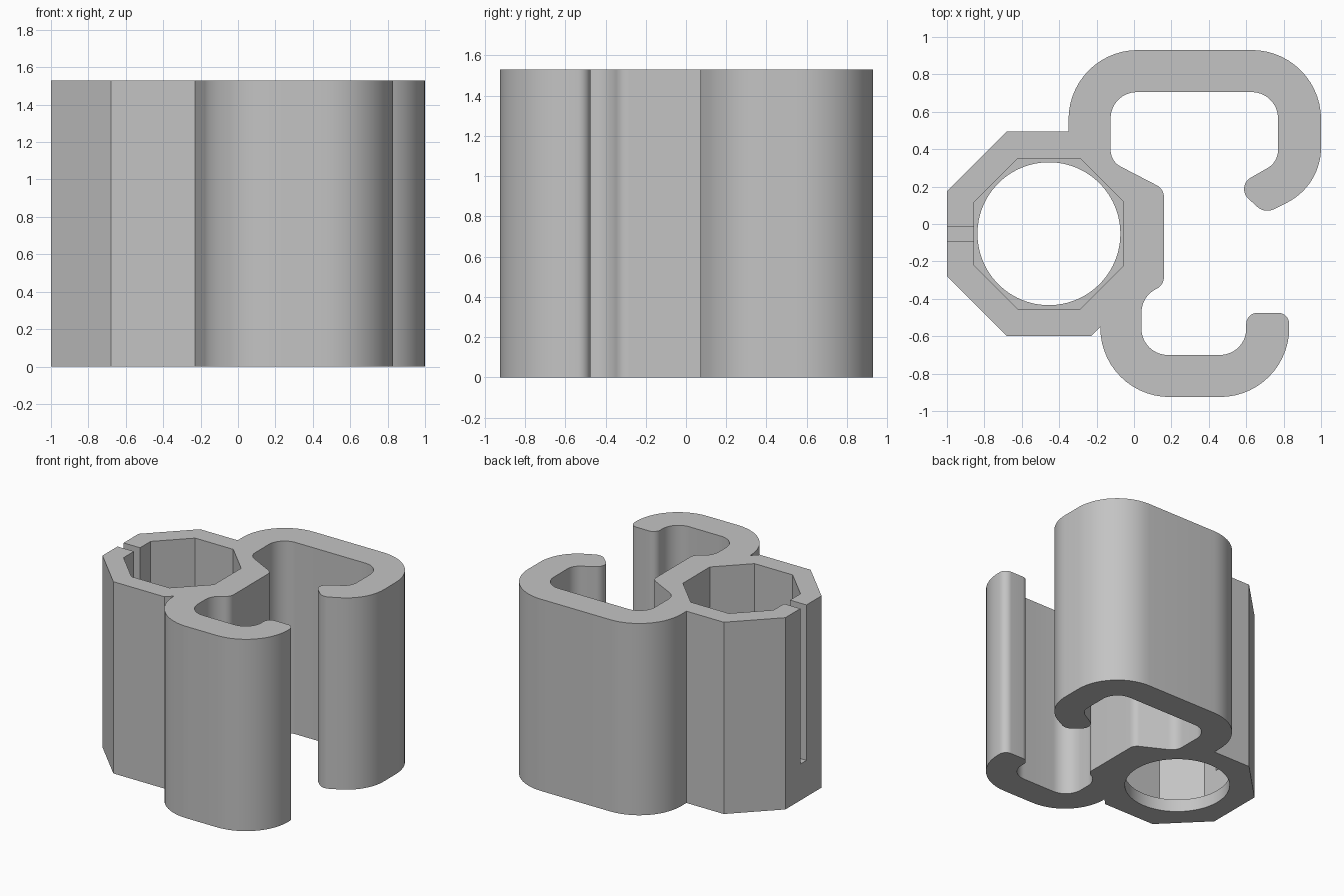
import bpy
import bmesh
from math import pi, cos, sin, tan
from mathutils import Vector

cube = bpy.data.objects.get("Cube")
if cube:
    bpy.data.objects.remove(cube, do_unlink=True)

HEIGHT = 1.53
FLOOR = 0.10          # thickness of the lip below the octagonal socket
CENTRE = Vector((-0.455, -0.052))

grey = bpy.data.materials.new("light grey")
grey.use_nodes = True
colour = (0.55, 0.55, 0.55, 1)
grey.diffuse_color = colour
grey.node_tree.nodes["Principled BSDF"].inputs["Base Color"].default_value = colour


def fillet(corners, steps=14):
    """Round each (x, y, radius) corner of a closed outline."""
    out = []
    for i, (x, y, r) in enumerate(corners):
        p = Vector((x, y))
        if r == 0:
            out.append(p)
            continue
        a = (Vector(corners[i - 1][:2]) - p).normalized()
        b = (Vector(corners[(i + 1) % len(corners)][:2]) - p).normalized()
        half = a.angle(b) / 2
        mid = (a + b).normalized()
        centre = p + mid * (r / sin(half))
        start = p + a * (r / tan(half)) - centre
        end = p + b * (r / tan(half)) - centre
        sweep = start.angle(end)
        for k in range(steps + 1):
            t = k / steps
            out.append(centre + (start * sin((1 - t) * sweep)
                                 + end * sin(t * sweep)) / sin(sweep))
    return out


def prism(name, outline, z0, z1):
    """Extrude a flat outline from z0 to z1."""
    bm = bmesh.new()
    face = bm.faces.new([bm.verts.new((p[0], p[1], z0)) for p in outline])
    top = bmesh.ops.extrude_face_region(bm, geom=[face])
    verts = [v for v in top["geom"] if isinstance(v, bmesh.types.BMVert)]
    bmesh.ops.translate(bm, verts=verts, vec=(0, 0, z1 - z0))
    bmesh.ops.recalc_face_normals(bm, faces=bm.faces)
    mesh = bpy.data.meshes.new(name)
    bm.to_mesh(mesh)
    bm.free()
    mesh.materials.append(grey)
    obj = bpy.data.objects.new(name, mesh)
    bpy.context.collection.objects.link(obj)
    return obj


# Outline of the socket body with its two hooks, clockwise from the left
profile = [
    (-1, 0.175, 0), (-0.68, 0.495, 0), (-0.35, 0.495, 0),
    # large hook: outside, rounded tip, inside
    (-0.35, 0.93, 0.37), (1, 0.93, 0.37), (1, 0.205, 0.33),
    (0.70, 0.055, 0.08), (0.54, 0.2, 0.07), (0.77, 0.331, 0.11),
    (0.77, 0.705, 0.14), (-0.125, 0.705, 0.14), (-0.125, 0.335, 0.1),
    # shared wall
    (0.16, 0.187, 0.07), (0.16, -0.325, 0.07),
    # small hook: inside, rounded tip, outside
    (0.04, -0.39, 0.14), (0.04, -0.70, 0.14), (0.60, -0.70, 0.14),
    (0.60, -0.475, 0.06), (0.83, -0.475, 0.06), (0.83, -0.925, 0.37),
    (-0.18, -0.925, 0.37),
    # notch and lower side of the socket
    (-0.18, -0.55, 0), (-0.23, -0.6, 0), (-0.68, -0.6, 0), (-1, -0.28, 0),
]
clip = prism("double_hook_clip", fillet(profile), 0, HEIGHT)

# Octagonal socket, round hole through its floor, and a slot in the left wall
octagon = [CENTRE + Vector((sx * x, sy * y)) for sx, sy, x, y in (
    (-1, 1, 0.168, 0.402), (1, 1, 0.168, 0.402), (1, 1, 0.4, 0.17), (1, -1, 0.4, 0.17),
    (1, -1, 0.168, 0.402), (-1, -1, 0.168, 0.402), (-1, -1, 0.4, 0.17), (-1, 1, 0.4, 0.17))]
circle = [CENTRE + 0.382 * Vector((cos(2 * pi * k / 96), sin(2 * pi * k / 96)))
          for k in range(96)]
slot = [(-1.1, -0.09), (-0.7, -0.09), (-0.7, -0.014), (-1.1, -0.014)]
cutters = [
    prism("socket_cutter", octagon, FLOOR, HEIGHT + 0.2),
    prism("hole_cutter", circle, -0.2, FLOOR + 0.2),
    prism("slot_cutter", slot, 0.29, HEIGHT + 0.3),
]
for cutter in cutters:
    cutter.hide_render = True
    mod = clip.modifiers.new(cutter.name, "BOOLEAN")
    mod.operation = "DIFFERENCE"
    mod.solver = "EXACT"
    mod.object = cutter

bpy.ops.object.select_all(action="DESELECT")
clip.select_set(True)
bpy.context.view_layer.objects.active = clip
for cutter in cutters:
    bpy.ops.object.modifier_apply(modifier=cutter.name)
    bpy.data.objects.remove(cutter, do_unlink=True)
bpy.ops.object.shade_smooth_by_angle(angle=pi / 6)
